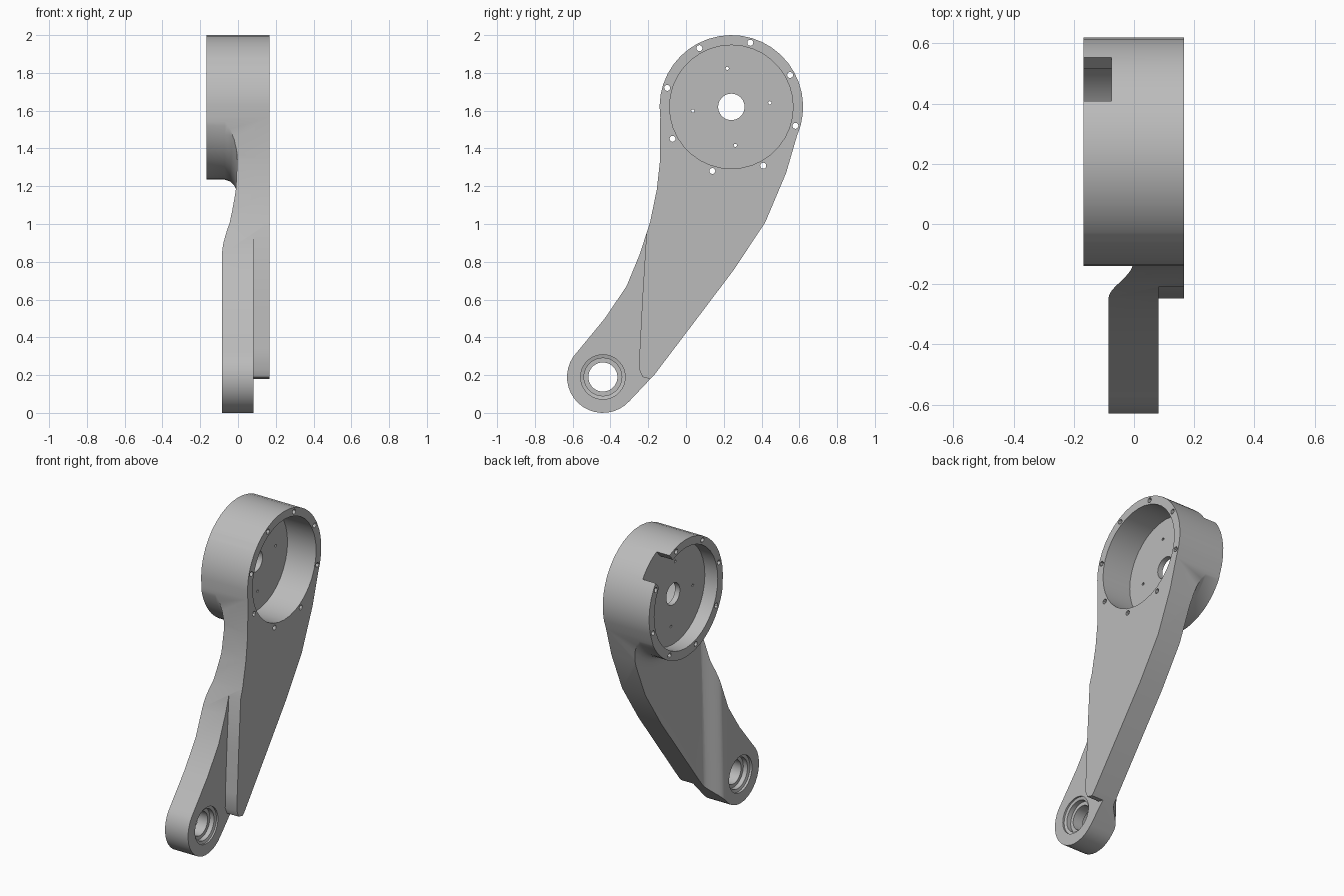
import bpy, bmesh
from math import sin, cos, radians, pi
from mathutils import Matrix

if "Cube" in bpy.data.objects:
    bpy.data.objects.remove(bpy.data.objects["Cube"])

HEAD, FOOT = (0.24, 1.62), (-0.44, 0.19)   # y, z of the two bores


def finish(name, bm):
    bmesh.ops.recalc_face_normals(bm, faces=bm.faces)
    mesh = bpy.data.meshes.new(name)
    bm.to_mesh(mesh)
    bm.free()
    obj = bpy.data.objects.new(name, mesh)
    bpy.context.collection.objects.link(obj)
    return obj


def prism(name, points, offset):
    """Close a flat profile of 3D points and extrude it by an offset."""
    bm = bmesh.new()
    face = bm.faces.new([bm.verts.new(p) for p in points])
    ext = bmesh.ops.extrude_face_region(bm, geom=[face])
    bmesh.ops.translate(bm, vec=offset,
                        verts=[v for v in ext["geom"] if isinstance(v, bmesh.types.BMVert)])
    return finish(name, bm)


def side_prism(name, points, x0, x1):
    return prism(name, [(x0, y, z) for y, z in points], (x1 - x0, 0, 0))


def lathe(name, centre, profile, sides=36):
    """Turn an (x, radius) profile around an axis parallel to x."""
    bm = bmesh.new()
    rings = []
    for x, r in profile:
        rings.append([bm.verts.new((x, centre[0] + r * cos(2 * pi * i / sides),
                                    centre[1] + r * sin(2 * pi * i / sides)))
                      for i in range(sides)])
    for a, b in zip(rings, rings[1:]):
        for i in range(sides):
            j = (i + 1) % sides
            bm.faces.new((a[i], a[j], b[j], b[i]))
    bm.faces.new(rings[0])
    bm.faces.new(rings[-1])
    return finish(name, bm)


def radial_box(name, angle, radius, size, x):
    """Box whose local y points outward from the head axis."""
    bm = bmesh.new()
    bmesh.ops.create_cube(bm, size=1)
    bm.transform(Matrix.Translation((x, HEAD[0], HEAD[1]))
                 @ Matrix.Rotation(radians(angle), 4, "X")
                 @ Matrix.Translation((0, radius, 0))
                 @ Matrix.Diagonal((*size, 1)))
    return finish(name, bm)


def cut(target, cutter):
    cutter.hide_render = True
    mod = target.modifiers.new("cut", "BOOLEAN")
    mod.operation, mod.solver, mod.object = "DIFFERENCE", "EXACT", cutter
    bpy.context.view_layer.objects.active = target
    bpy.ops.object.modifier_apply(modifier=mod.name)
    bpy.data.objects.remove(cutter)


def arc(centre, r, start, end, steps):
    angles = [radians(start + (end - start) * i / steps) for i in range(steps + 1)]
    return [(centre[0] + r * cos(a), centre[1] + r * sin(a)) for a in angles]


def around(radius, first, count):
    return [(HEAD[0] + radius * cos(radians(first + 360 * i / count)),
             HEAD[1] + radius * sin(radians(first + 360 * i / count))) for i in range(count)]


# Arm silhouette: head arc, front edge, foot arc, back edge
front_edge = [(-0.137, 1.34), (-0.155, 1.18), (-0.19, 1.01), (-0.245, 0.84), (-0.315, 0.67),
              (-0.43, 0.5)]
back_edge = [(-0.165, 0.205), (0.07, 0.515), (0.255, 0.76), (0.42, 1.01), (0.53, 1.27)]
outline = (arc(HEAD, 0.38, -24, 188, 24) + front_edge
           + arc(FOOT, 0.19, 135, 318, 18) + back_edge)
arm = side_prism("lever_arm", outline, -0.168, 0.166)

# Relief on the right side: S-shaped step, kept clear of the flared head
steps = 10
s_curve = []
for i in range(steps + 1):
    t = i / steps
    s_curve.append((-0.085 * (1 - t * t * (3 - 2 * t)), -0.29 + 0.10 * t))
relief_profile = [(-0.3, -1), (-0.085, -1)] + s_curve + [(0, 1), (-0.3, 1)]
relief = prism("relief_cutter", [(x, y, -0.1) for x, y in relief_profile], (0, 0.1, 2.2))
flare = lathe("head_flare", HEAD, [(-0.4, 0.385), (-0.07, 0.385), (-0.04, 0.395),
                                   (-0.02, 0.415), (-0.008, 0.44), (0.0, 0.475),
                                   (0.05, 0.475)], 48)
cut(relief, flare)
cut(arm, relief)

# Stepped face on the left side, near the foot
step = [(-1, -1), (0.2, -1), (0.2, 0.18), (-0.19, 0.18), (-0.23, 0.19), (-0.247, 0.23),
        (-0.245, 0.335), (-0.23, 0.62), (-0.2, 1.1), (-1, 1.1)]
cut(arm, side_prism("step_cutter", step, 0.081, 0.4))

# Head pockets on both sides of a thin web with a central bore
cut(arm, lathe("pocket_cutter", HEAD, [(-0.4, 0.327), (-0.075, 0.327), (-0.075, 0.07),
                                       (-0.04, 0.07), (-0.04, 0.327), (0.4, 0.327)]))

# Foot bearing seat, chamfered and counterbored on both sides
half = [(0.3, 0.118), (0.07, 0.118), (0.065, 0.1), (0.035, 0.1), (0.035, 0.077)]
cut(arm, lathe("bearing_cutter", FOOT, [(-x, r) for x, r in half] + half[::-1]))

# Bolt holes through the rim and small holes through the web
for centre in around(0.354, 73.5, 8):
    cut(arm, lathe("bolt_cutter", centre, [(-0.4, 0.016), (0.4, 0.016)], 12))
for centre in around(0.205, 96, 4):
    cut(arm, lathe("pin_cutter", centre, [(-0.2, 0.009), (0.1, 0.009)], 8))

# Rim groove at the front and cable notch at the back
cut(arm, radial_box("groove_cutter", 139, 0.385, (1, 0.06, 0.035), 0))
cut(arm, radial_box("notch_cutter", 49, 0.36, (0.2, 0.14, 0.19), -0.175))

# Single metal colour
metal = bpy.data.materials.new("grey_metal")
metal.use_nodes = True
colour = (0.5, 0.5, 0.5, 1)
metal.diffuse_color = colour
metal.node_tree.nodes["Principled BSDF"].inputs["Base Color"].default_value = colour
arm.data.materials.clear()
arm.data.materials.append(metal)
for poly in arm.data.polygons:
    poly.material_index = 0

bpy.ops.object.select_all(action="DESELECT")
arm.select_set(True)
bpy.context.view_layer.objects.active = arm
bpy.ops.object.shade_smooth_by_angle(angle=radians(30))
